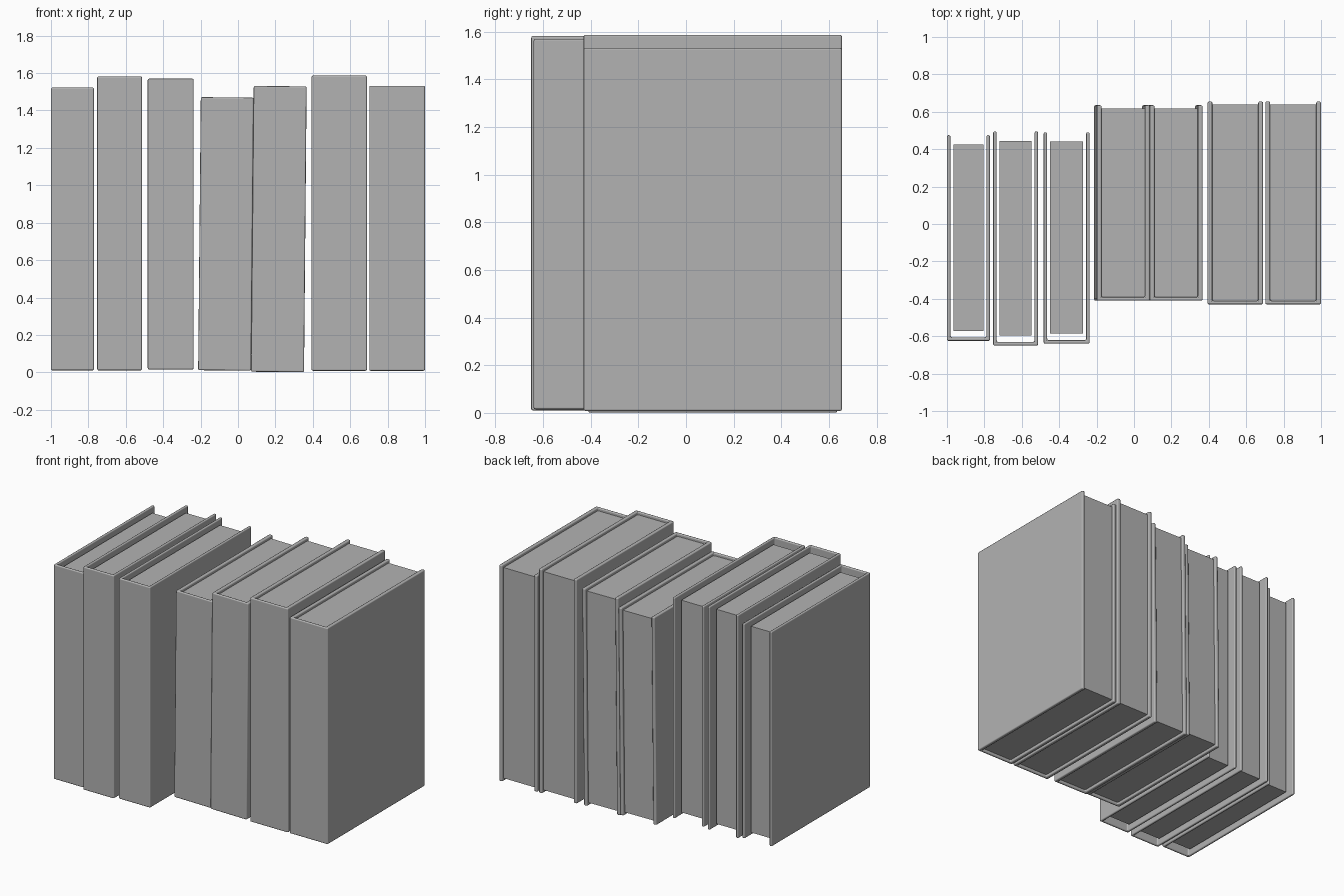
import bpy
import bmesh
from math import atan2

if "Cube" in bpy.data.objects:
    bpy.data.objects.remove(bpy.data.objects["Cube"], do_unlink=True)

grey = bpy.data.materials.new("plain grey")
grey.use_nodes = True
grey.diffuse_color = (0.45, 0.45, 0.45, 1)
grey.node_tree.nodes["Principled BSDF"].inputs["Base Color"].default_value = grey.diffuse_color


def prism(name, outline, z0, z1):
    """Extrude an (x, y) outline from z0 up to z1."""
    bm = bmesh.new()
    face = bm.faces.new([bm.verts.new((x, y, z0)) for x, y in outline])
    grown = bmesh.ops.extrude_face_region(bm, geom=[face])["geom"]
    top = [v for v in grown if isinstance(v, bmesh.types.BMVert)]
    bmesh.ops.translate(bm, verts=top, vec=(0, 0, z1 - z0))
    bmesh.ops.recalc_face_normals(bm, faces=bm.faces)
    mesh = bpy.data.meshes.new(name)
    bm.to_mesh(mesh)
    bm.free()
    mesh.materials.append(grey)
    obj = bpy.data.objects.new(name, mesh)
    bpy.context.collection.objects.link(obj)
    return obj


def book(number, x0, x1, front, back, z0, z1, lean, loose):
    half, height = (x1 - x0) / 2, z1 - z0
    board = 0.019 if loose else 0.026
    spine = 0.019
    side_gap, spine_gap = (0.016, 0.035) if loose else (0, 0)
    recess = 0.03 if loose else 0.02
    inner = half - board

    # Wrap-around cover: spine at the front, open at the back
    cover = prism(f"book_{number}_cover", [
        (-half, front), (half, front), (half, back), (inner, back),
        (inner, front + spine), (-inner, front + spine),
        (-inner, back), (-half, back)], 0, height)
    cover.data.shade_smooth()
    bevel = cover.modifiers.new("rounded edges", 'BEVEL')
    bevel.width = 0.008
    bevel.segments = 2
    bevel.limit_method = 'ANGLE'
    bevel.harden_normals = True

    # Page block, slightly smaller than the cover
    px = inner - side_gap
    py0 = front + spine + spine_gap
    py1 = back - (0.05 if loose else 0.017)
    pages = prism(f"book_{number}_pages", [
        (-px, py0), (px, py0), (px, py1), (-px, py1)], recess, height - recess)

    for obj in (cover, pages):
        obj.location = ((x0 + x1) / 2, 0, z0)
        obj.rotation_euler.y = atan2(lean, height)


# left edge, right edge, front, back, bottom, top, sideways lean, loose pages
books = [
    (-1.0, -0.77, -0.625, 0.475, 0.01, 1.523, 0, True),
    (-0.753, -0.513, -0.65, 0.495, 0.01, 1.582, 0, True),
    (-0.483, -0.237, -0.64, 0.49, 0.015, 1.57, 0, True),
    (-0.213, 0.07, -0.41, 0.635, 0.01, 1.47, 0.014, False),
    (0.07, 0.353, -0.41, 0.635, 0.002, 1.53, 0.014, False),
    (0.393, 0.69, -0.43, 0.655, 0.008, 1.587, 0, False),
    (0.702, 1.0, -0.43, 0.655, 0.008, 1.532, 0, False),
]
for number, spec in enumerate(books, 1):
    book(number, *spec)
